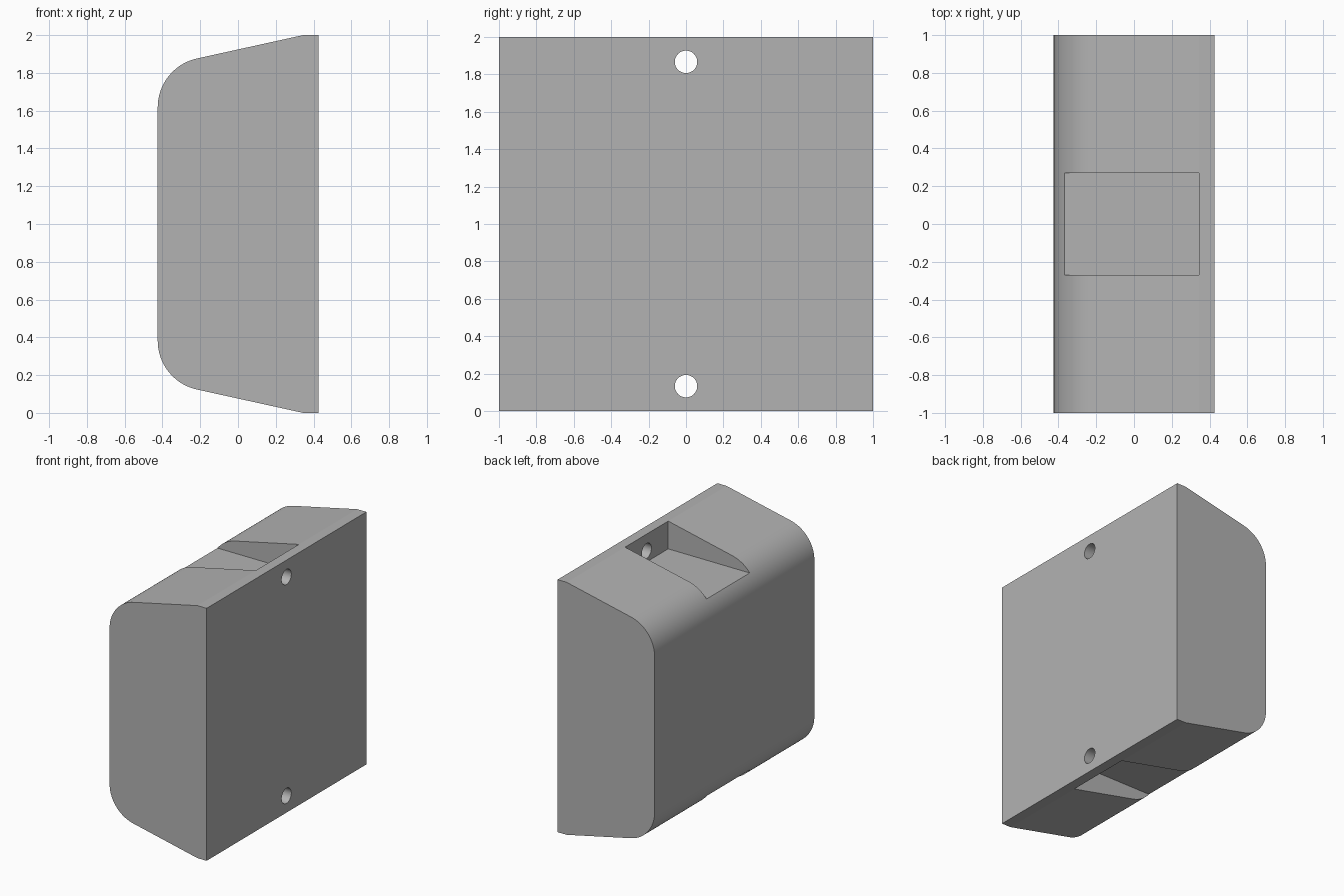
import bpy, bmesh, math
from mathutils import Matrix, Vector

cube = bpy.data.objects.get("Cube")
if cube:
    bpy.data.objects.remove(cube, do_unlink=True)

BACK, FRONT, LIP = 0.425, -0.425, 0.345   # wall side, outer side, start of the slope
SLOPE = math.atan(0.22)
RADIUS = 0.265
HOLE_Z, HOLE_R = 1.867, 0.06

grey = bpy.data.materials.new("plain grey")
grey.use_nodes = True
colour = (0.45, 0.45, 0.45, 1)
grey.diffuse_color = colour
grey.node_tree.nodes["Principled BSDF"].inputs["Base Color"].default_value = colour


def add_object(name, bm):
    bmesh.ops.recalc_face_normals(bm, faces=bm.faces)
    mesh = bpy.data.meshes.new(name)
    bm.to_mesh(mesh)
    bm.free()
    mesh.materials.append(grey)
    obj = bpy.data.objects.new(name, mesh)
    bpy.context.collection.objects.link(obj)
    return obj


def box(name, low, high):
    bm = bmesh.new()
    low, high = Vector(low), Vector(high)
    size = Matrix.Diagonal((*(high - low), 1))
    bmesh.ops.create_cube(bm, size=1, matrix=Matrix.Translation((low + high) / 2) @ size)
    return add_object(name, bm)


def drill(name, z):
    bm = bmesh.new()
    place = Matrix.Translation((0.4, 0, z)) @ Matrix.Rotation(math.pi / 2, 4, "Y")
    bmesh.ops.create_cone(bm, cap_ends=True, segments=48, radius1=HOLE_R,
                          radius2=HOLE_R, depth=0.3, matrix=place)
    return add_object(name, bm)


# Upper half of the side profile: lip, slope, then rounded corner
centre_x = FRONT + RADIUS
tangent_x = centre_x - RADIUS * math.sin(SLOPE)
centre_z = 2 - 0.22 * (LIP - tangent_x) - RADIUS * math.cos(SLOPE)
upper = [(BACK, 2), (LIP, 2)]
STEPS = 20
for i in range(STEPS + 1):
    a = math.pi / 2 + SLOPE + (math.pi / 2 - SLOPE) * i / STEPS
    upper.append((centre_x + RADIUS * math.cos(a), centre_z + RADIUS * math.sin(a)))
profile = upper + [(x, 2 - z) for x, z in reversed(upper)]

# Body extruded along its width
bm = bmesh.new()
face = bm.faces.new([bm.verts.new((x, -1, z)) for x, z in profile])
grown = bmesh.ops.extrude_face_region(bm, geom=[face])["geom"]
bmesh.ops.translate(bm, vec=(0, 2, 0), verts=[v for v in grown if isinstance(v, bmesh.types.BMVert)])
body = add_object("block_body", bm)

# Screw pockets and screw holes at top and bottom
cutters = [
    box("top_pocket", (-0.6, -0.27, 1.78), (LIP, 0.27, 2.2)),
    box("bottom_pocket", (-0.6, -0.27, -0.2), (LIP, 0.27, 0.22)),
    drill("top_hole", HOLE_Z),
    drill("bottom_hole", 2 - HOLE_Z),
]
bpy.ops.object.select_all(action="DESELECT")
bpy.context.view_layer.objects.active = body
body.select_set(True)
for cutter in cutters:
    cutter.hide_render = True
    mod = body.modifiers.new(cutter.name, "BOOLEAN")
    mod.operation = "DIFFERENCE"
    mod.solver = "EXACT"
    mod.object = cutter
    bpy.ops.object.modifier_apply(modifier=mod.name)
for cutter in cutters:
    bpy.data.objects.remove(cutter, do_unlink=True)

bpy.ops.object.shade_smooth_by_angle(angle=math.radians(11))
